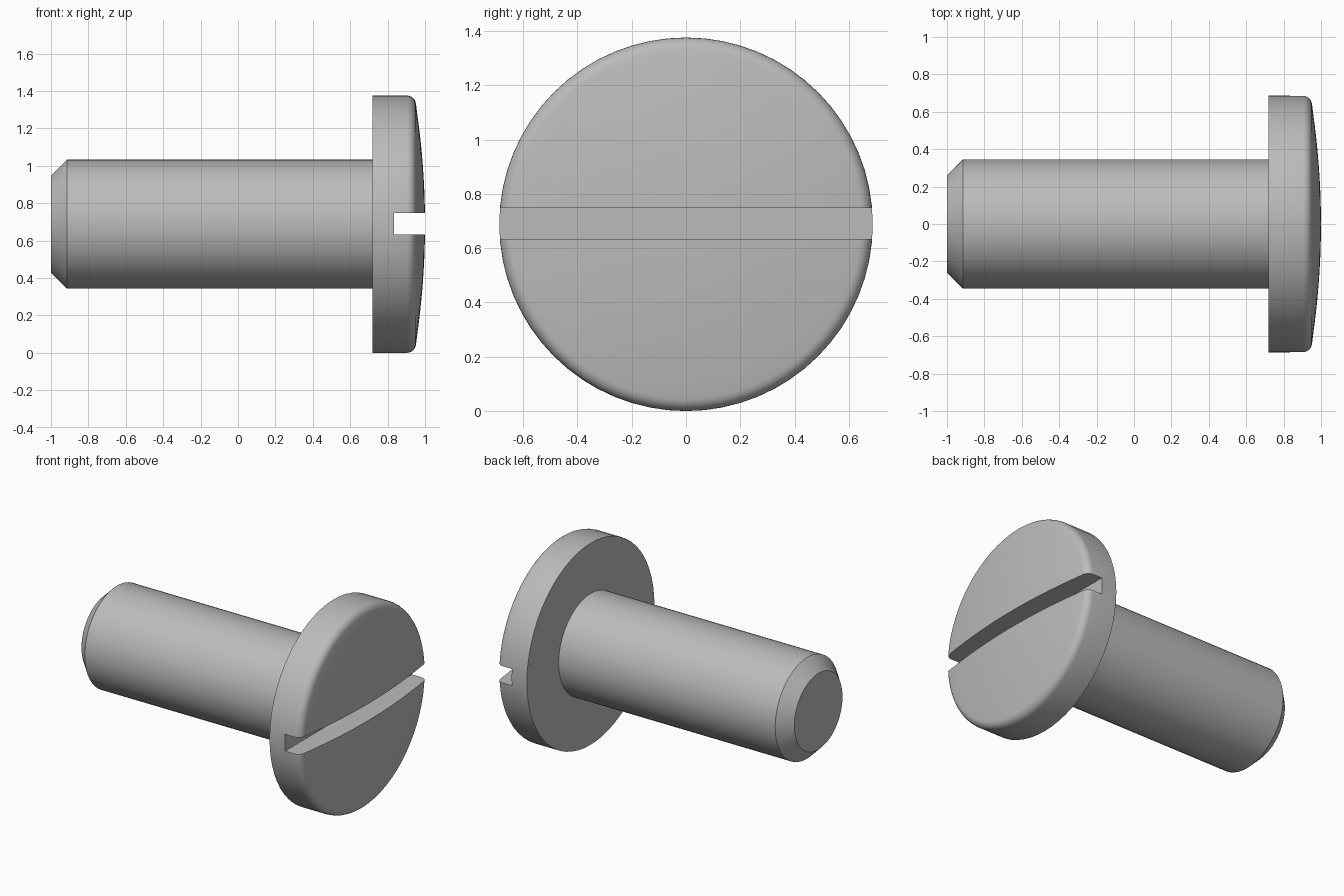
import bpy, bmesh
from math import sin, cos, pi, radians
from mathutils import Matrix, Vector

cube = bpy.data.objects.get("Cube")
if cube:
    bpy.data.objects.remove(cube, do_unlink=True)

HEAD_R, SHANK_R = 0.688, 0.345
AXIS_Z = HEAD_R
HEAD_X = 0.72
SEGMENTS = 64

steel = bpy.data.materials.new("grey steel")
steel.use_nodes = True
colour = (0.5, 0.5, 0.5, 1)
steel.diffuse_color = colour
steel.node_tree.nodes["Principled BSDF"].inputs["Base Color"].default_value = colour


def add_object(name, bm):
    bmesh.ops.recalc_face_normals(bm, faces=bm.faces)
    mesh = bpy.data.meshes.new(name)
    bm.to_mesh(mesh)
    bm.free()
    mesh.materials.append(steel)
    obj = bpy.data.objects.new(name, mesh)
    bpy.context.collection.objects.link(obj)
    return obj


def lathe(name, profile):
    """Revolve (x, radius) points around the screw axis."""
    bm = bmesh.new()
    verts = [bm.verts.new((x, 0, AXIS_Z + r)) for x, r in profile]
    edges = [bm.edges.new(pair) for pair in zip(verts, verts[1:])]
    bmesh.ops.spin(bm, geom=verts + edges, cent=(0, 0, AXIS_Z), axis=(1, 0, 0),
                   angle=2 * pi, steps=SEGMENTS, use_merge=True)
    bmesh.ops.remove_doubles(bm, verts=bm.verts, dist=1e-5)
    return add_object(name, bm)


def activate(obj):
    bpy.ops.object.select_all(action='DESELECT')
    obj.select_set(True)
    bpy.context.view_layer.objects.active = obj


# Shank with chamfered tip, open where it meets the head
shank = lathe("shank", [(-1, 0), (-1, 0.26), (-0.915, SHANK_R), (HEAD_X, SHANK_R)])

# Head: flat underside, straight rim, rounded edge and shallow dome
fillet, dome_r, dome_h = 0.05, 0.645, 0.05
profile = [(HEAD_X, 0), (HEAD_X, HEAD_R)]
for i in range(7):
    a = radians(84) * i / 6
    profile.append((0.902 + fillet * sin(a), HEAD_R - fillet * (1 - cos(a))))
for i in range(1, 11):
    r = dome_r * (1 - i / 10)
    profile.append((1 - dome_h * (r / dome_r) ** 2, r))
head = lathe("slotted_head", profile)

# Straight driver slot across the whole head
bm = bmesh.new()
bmesh.ops.create_cube(bm, size=1, matrix=Matrix.LocRotScale(
    Vector((0.985, 0, AXIS_Z + 0.003)), None, Vector((0.3, 2, 0.114))))
cutter = add_object("slot_cutter", bm)
cutter.hide_render = True
slot = head.modifiers.new("slot", 'BOOLEAN')
slot.operation = 'DIFFERENCE'
slot.solver = 'EXACT'
slot.object = cutter
activate(head)
bpy.ops.object.modifier_apply(modifier=slot.name)
bpy.data.objects.remove(cutter, do_unlink=True)

for obj in (shank, head):
    activate(obj)
    bpy.ops.object.shade_smooth_by_angle(angle=radians(30))
